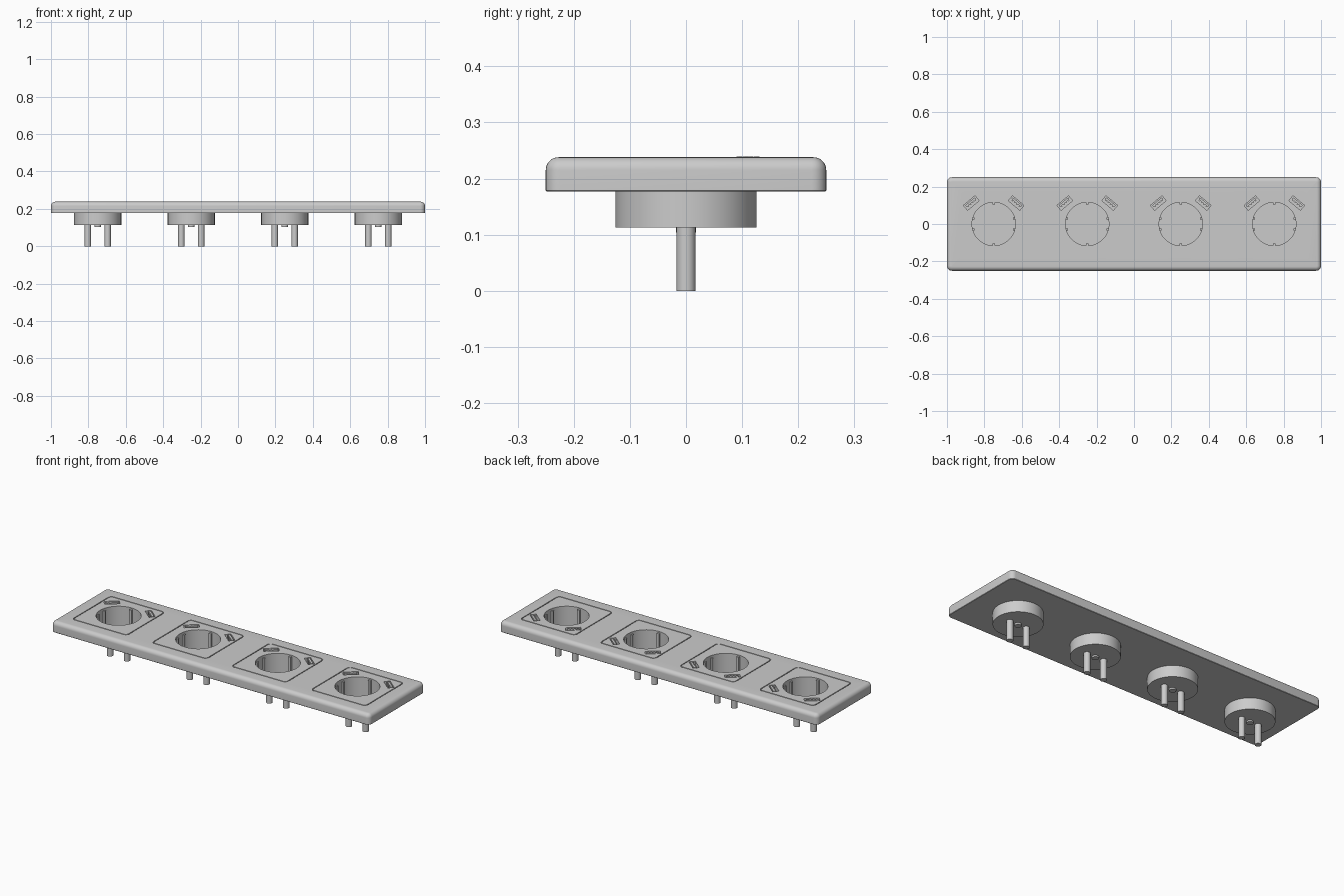
import bpy, bmesh, math
from mathutils import Matrix

if "Cube" in bpy.data.objects:
    bpy.data.objects.remove(bpy.data.objects["Cube"])

CENTRES = (-0.75, -0.25, 0.25, 0.75)
Z_BOT, Z_TOP = 0.177, 0.238
FLOOR, CUP_BOT = 0.122, 0.113


def finish(bm, name, smooth=True):
    bmesh.ops.recalc_face_normals(bm, faces=bm.faces)
    me = bpy.data.meshes.new(name)
    bm.to_mesh(me)
    bm.free()
    ob = bpy.data.objects.new(name, me)
    bpy.context.collection.objects.link(ob)
    if smooth:
        smooth_by_angle(ob)
    return ob


def smooth_by_angle(ob):
    bpy.ops.object.select_all(action='DESELECT')
    ob.select_set(True)
    bpy.context.view_layer.objects.active = ob
    bpy.ops.object.shade_smooth_by_angle(angle=math.radians(35))


def rounded_rect(hx, hy, r, n=6):
    pts = []
    for i, (sx, sy) in enumerate(((1, 1), (-1, 1), (-1, -1), (1, -1))):
        for k in range(n + 1):
            a = math.radians(90 * i + 90 * k / n)
            pts.append((sx * (hx - r) + r * math.cos(a), sy * (hy - r) + r * math.sin(a)))
    return pts


def circle(r, n=64):
    return [(r * math.cos(2 * math.pi * k / n), r * math.sin(2 * math.pi * k / n)) for k in range(n)]


def loft(bm, layers, cx=0, ring=False):
    """Join (outline, z) layers with quads; cap the ends or close into a ring."""
    loops = [[bm.verts.new((x + cx, y, z)) for x, y in pts] for pts, z in layers]
    pairs = list(zip(loops, loops[1:]))
    if ring:
        pairs.append((loops[-1], loops[0]))
    for a, b in pairs:
        for i in range(len(a)):
            j = (i + 1) % len(a)
            bm.faces.new((a[i], a[j], b[j], b[i]))
    if not ring:
        bm.faces.new(loops[0][::-1])
        bm.faces.new(loops[-1])


def box(bm, loc, size, rot=0.0):
    m = Matrix.Translation(loc) @ Matrix.Rotation(rot, 4, 'Z') @ Matrix.Diagonal((*size, 1))
    bmesh.ops.create_cube(bm, size=1, matrix=m)


def ports(cx):
    """Position and angle of the two slanted charging ports."""
    return [(cx + s * 0.12, 0.112, -s * math.radians(40)) for s in (-1, 1)]


# cover plate with a rounded top rim
R = 0.023
layers = [(rounded_rect(0.998, 0.248, 0.024), Z_BOT), (rounded_rect(1, 0.25, 0.026), Z_BOT + 0.002)]
for k in range(9):
    a = math.radians(90 * k / 8)
    inset = R * (1 - math.cos(a))
    layers.append((rounded_rect(1 - inset, 0.25 - inset, 0.026 - inset), Z_TOP - R + R * math.sin(a)))
bm = bmesh.new()
loft(bm, layers)
plate = finish(bm, "cover_plate", False)

# cutters: round recesses, frame grooves, port pockets
bm = bmesh.new()
for cx in CENTRES:
    loft(bm, [(circle(0.116), 0.1), (circle(0.116), 0.3)], cx)
    outer, inner = rounded_rect(0.173, 0.173, 0.022), rounded_rect(0.168, 0.168, 0.017)
    loft(bm, [(outer, 0.232), (outer, 0.3), (inner, 0.3), (inner, 0.232)], cx, ring=True)
    for x, y, rot in ports(cx):
        box(bm, (x, y, 0.26), (0.08, 0.034, 0.09), rot)
cutter = finish(bm, "plate_cutter", False)
cutter.hide_render = True
mod = plate.modifiers.new("cut", 'BOOLEAN')
mod.operation, mod.solver, mod.object = 'DIFFERENCE', 'EXACT', cutter
bpy.context.view_layer.objects.active = plate
bpy.ops.object.modifier_apply(modifier=mod.name)
bpy.data.objects.remove(cutter)
smooth_by_angle(plate)

for i, cx in enumerate(CENTRES, 1):
    # open cup behind the plate
    bm = bmesh.new()
    loft(bm, [(circle(0.116), FLOOR), (circle(0.116), Z_BOT), (circle(0.126), Z_BOT),
              (circle(0.126), CUP_BOT)], cx)
    finish(bm, f"socket_cup_{i}")

    # contact pins and centre screw
    bm = bmesh.new()
    for dx in (-0.053, 0.053):
        loft(bm, [(circle(0.017, 32), 0), (circle(0.017, 32), CUP_BOT + 0.003)], cx + dx)
    finish(bm, f"contact_pins_{i}")
    bm = bmesh.new()
    loft(bm, [(circle(0.018, 32), 0.104), (circle(0.018, 32), CUP_BOT + 0.003)], cx)
    finish(bm, f"centre_screw_{i}")

    # side guide ribs and earth clips inside the recess
    bm = bmesh.new()
    for s in (-1, 1):
        for y in (-0.03, 0.03):
            box(bm, (cx + s * 0.110, y, 0.173), (0.014, 0.012, 0.104))
    finish(bm, f"guide_ribs_{i}", False)
    bm = bmesh.new()
    for s in (-1, 1):
        box(bm, (cx, s * 0.111, 0.176), (0.014, 0.014, 0.11))
    finish(bm, f"earth_clips_{i}", False)

    # port tongues with raised contacts
    bm = bmesh.new()
    for x, y, rot in ports(cx):
        turn = Matrix.Rotation(rot, 3, 'Z')
        off = turn @ Matrix.Translation((0, 0.006, 0)).to_translation()
        box(bm, (x + off.x, y + off.y, 0.226), (0.066, 0.011, 0.024), rot)
        for k in range(4):
            d = turn @ Matrix.Translation((-0.024 + 0.016 * k, -0.002, 0)).to_translation()
            box(bm, (x + d.x, y + d.y, 0.2265), (0.008, 0.006, 0.025), rot)
    finish(bm, f"port_tongues_{i}", False)
